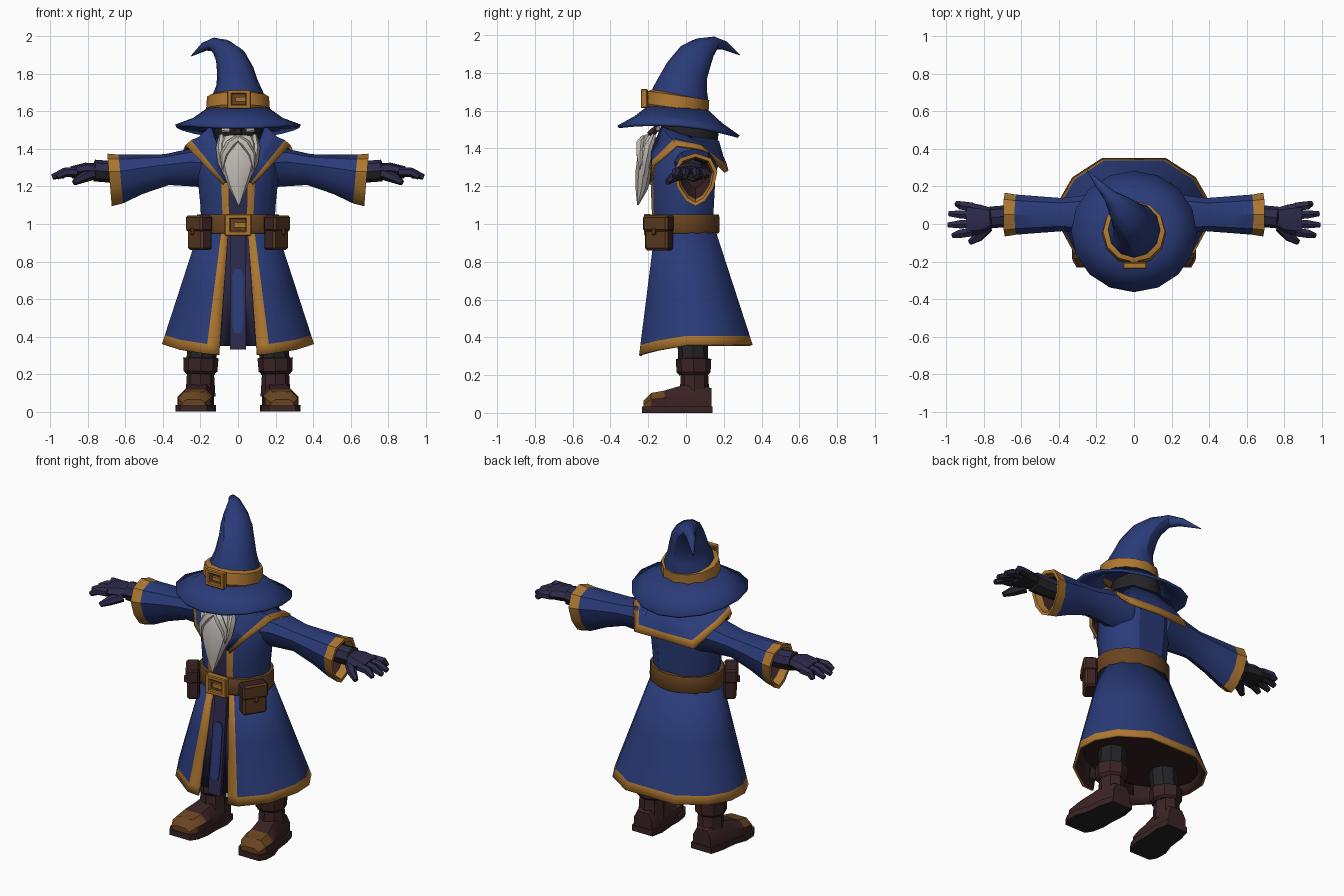
import bpy, bmesh
from math import sin, cos, pi, radians, tau
from mathutils import Vector, Matrix

if "Cube" in bpy.data.objects:
    bpy.data.objects.remove(bpy.data.objects["Cube"])


def material(name, rgb):
    m = bpy.data.materials.new(name)
    m.use_nodes = True
    m.diffuse_color = (*rgb, 1)
    m.node_tree.nodes["Principled BSDF"].inputs["Base Color"].default_value = (*rgb, 1)
    return m


BLUE = material("robe blue", (.023, .044, .19))
GOLD = material("gold trim", (.42, .185, .03))
PURPLE = material("dark purple", (.027, .023, .07))
BELT = material("belt brown", (.14, .058, .015))
POUCH = material("pouch brown", (.1, .042, .014))
BOOT = material("boot maroon", (.044, .017, .018))
LINING = material("dark lining", (.036, .015, .015))
BEARD = material("beard grey", (.52, .48, .44))
BLACK = material("near black", (.017, .017, .019))


def finish(bm, name, mats, mirror, solid=0):
    me = bpy.data.meshes.new(name)
    bm.to_mesh(me)
    bm.free()
    for m in mats:
        me.materials.append(m)
    me.shade_smooth()
    me.set_sharp_from_angle(angle=radians(32))
    ob = bpy.data.objects.new(name, me)
    bpy.context.scene.collection.objects.link(ob)
    if mirror:
        ob.modifiers.new("Mirror", "MIRROR").use_mirror_merge = False
    if solid:
        s = ob.modifiers.new("Solidify", "SOLIDIFY")
        s.thickness = solid
        s.material_offset = len(mats) - 1
    return ob


def loft(name, rings, mats, rule=lambda r, i: 0, closed=True, caps=True, mirror=False, solid=0):
    """Skin rows of points; rule picks the material slot from row and column."""
    bm = bmesh.new()
    rows = [[bm.verts.new(p) for p in ring] for ring in rings]
    n = len(rows[0])
    for r in range(len(rows) - 1):
        for i in range(n if closed else n - 1):
            j = (i + 1) % n
            f = bm.faces.new((rows[r][i], rows[r + 1][i], rows[r + 1][j], rows[r][j]))
            f.material_index = rule(r, i)
    if closed and caps:
        bm.faces.new(rows[0]).material_index = rule(0, 0)
        bm.faces.new(rows[-1]).material_index = rule(len(rows) - 2, 0)
        bmesh.ops.recalc_face_normals(bm, faces=bm.faces)
    return finish(bm, name, mats, mirror, solid)


def tube(name, path, mats, sides=8, mirror=False):
    """Tube along points (x, y, z, radius across, radius in depth)."""
    pts = [Vector(p[:3]) for p in path]
    rings = []
    for k, p in enumerate(path):
        t = (pts[min(k + 1, len(pts) - 1)] - pts[max(k - 1, 0)]).normalized()
        u = t.cross(Vector((0, 1, 0))).normalized()
        v = u.cross(t)
        rings.append([pts[k] + u * p[3] * cos(tau * i / sides) + v * p[-1] * sin(tau * i / sides)
                      for i in range(sides)])
    return loft(name, rings, mats, mirror=mirror)


def glove(name, path, sides=8):
    """Mirrored tube with a dark palm side."""
    ob = tube(name, path, [PURPLE, BLACK], sides, True)
    for p in ob.data.polygons:
        p.material_index = int(p.normal.z < -.25 or p.normal.x > .8)


def box(name, c, size, mats, turn=0, mirror=False, bevel=0, shift=(0, 0, 0)):
    """Box whose front takes the first material and whose other sides take the last."""
    bm = bmesh.new()
    bmesh.ops.create_cube(bm, size=1)
    bmesh.ops.scale(bm, vec=size, verts=bm.verts)
    if bevel:
        bmesh.ops.bevel(bm, geom=bm.edges[:], offset=bevel, segments=1, affect='EDGES')
    bm.normal_update()
    for f in bm.faces:
        f.material_index = 0 if f.normal.y < -.5 else len(mats) - 1
    bmesh.ops.translate(bm, vec=shift, verts=bm.verts)
    bm.transform(Matrix.Translation(c) @ Matrix.Rotation(radians(turn), 4, 'Z'))
    return finish(bm, name, mats, mirror)


def buckle(name, c, w, h):
    x, y, z = c
    box(name + "_plate", (x, y + .012, z), (w * .9, .02, h * .9), [BELT])
    for s in (-1, 1):
        box(name + "_side", (x + s * w * .4, y, z), (w * .22, .035, h), [GOLD], bevel=.005)
        box(name + "_bar", (x, y, z + s * h * .39), (w, .035, h * .23), [GOLD], bevel=.005)
    box(name + "_prong", (x + w * .1, y, z), (w * .5, .025, h * .22), [GOLD])


def oval(z, rx, ry, cy, angles):
    return [Vector((rx * sin(a), cy - ry * cos(a), z)) for a in angles]


# Angles around the body, measured from the front; the first column is the trim
HALF = [.246, .43, .9, 1.42, 1.8, 2.21, 2.72]
AROUND = HALF + [tau - a for a in reversed(HALF)]
N = len(AROUND)
EVEN = [tau * i / 16 for i in range(16)]

# Skirt of the robe, open at the front, with gold edges
skirt = []
for t in (0, .5, .925, 1):
    cy, ry = -.008 + .06 * t, .168 + .162 * t
    row = oval(0, .2 + .21 * t, ry, cy, AROUND)
    for p, a in zip(row, AROUND):
        p.y = max(p.y, cy - ry * cos(HALF[1]))
        p.z = 1 - t * (.64 + .085 * max(0, cos(a) - .3))
    skirt.append(row)
loft("robe_skirt", skirt, [BLUE, GOLD, LINING],
     lambda r, i: int(r == 2 or i in (0, N - 2)), closed=False, solid=.014)
loft("skirt_lining", [oval(z, .37, .25, .055, EVEN) for z in (.4, .42)], [LINING])

# Torso with front trim and dark inner shirt
torso = [oval(z, rx, ry, cy, AROUND) for z, rx, ry, cy in (
    (.97, .195, .165, -.01), (1.1, .203, .176, -.013), (1.22, .215, .18, -.01),
    (1.33, .215, .175, 0), (1.42, .16, .14, .01), (1.47, .11, .11, .02))]
loft("robe_torso", torso, [BLUE, GOLD, PURPLE],
     lambda r, i: 2 if i == N - 1 else int(i in (0, N - 2)))

# Inner robe and hanging front cloth
loft("inner_robe", [[(x * w, y - f, z) for x, f in ((-1, 0), (-.5, .018), (-.35, 0), (0, .015),
                                                    (.35, 0), (.5, .018), (1, 0))]
                    for z, y, w in ((.97, -.135, .09), (.35, -.198, .16))], [PURPLE, LINING],
     closed=False, solid=.01)


def front_strip(name, rows, lift, mat):
    y = lambda z: -.162 - .117 * (.95 - z) - lift
    loft(name, [[(-w, y(z), z), (w, y(z), z), (w, y(z) + .02, z), (-w, y(z) + .02, z)]
                for z, w in rows], [mat])


front_strip("front_cloth", [(.33, .042), (.96, .042)], 0, PURPLE)
front_strip("front_cloth_stripe", [(.42, .015), (.45, .028), (.73, .028), (.76, .015)], .006, BLUE)

# Shoulder cape with standing collar and gold edge: inner and outer edge points
inner = [(.04, -.19, 1.25), (.1, -.185, 1.39), (.15, -.13, 1.52), (.165, .0, 1.47), (.13, .15, 1.45), (0, .175, 1.44)]
outer = [(.08, -.195, 1.21), (.175, -.18, 1.31), (.28, -.05, 1.42), (.29, .1, 1.4), (.2, .22, 1.28), (0, .225, 1.285)]
cape = []
for t, lift in ((0, 0), (.45, -.01), (.77, .004), (1, 0)):
    half = [Vector(a).lerp(Vector(b), t) + Vector((0, 0, lift)) for a, b in zip(inner, outer)]
    cape.append(half + [Vector((-p.x, p.y, p.z)) for p in reversed(half[:-1])])
loft("shoulder_cape", cape, [BLUE, GOLD, LINING], lambda r, i: int(r == 2), closed=False, solid=.018)

# Flared sleeves with pointed gold cuffs
sleeve = []
for x, cz, ry, rz in ((.13, 1.29, .12, .1), (.25, 1.3, .1, .1), (.38, 1.29, .085, .082), (.52, 1.265, .095, .105),
                      (.625, 1.24, .103, .13), (.685, 1.235, .112, .14), (.683, 1.235, .094, .12),
                      (.64, 1.24, .085, .11), (.58, 1.26, .06, .07)):
    sleeve.append([(x + .012 * cos(a), .05 + ry * sin(a) * (1 + .3 * cos(a)), cz + rz * cos(a))
                   for a in (tau * i / 10 for i in range(10))])
loft("sleeve", sleeve, [BLUE, GOLD, LINING], lambda r, i: (r > 3) + (r > 6), mirror=True)

# Gloved hands
glove("glove_cuff", [(.56, .05, 1.28, .055), (.7, .04, 1.28, .058), (.765, .035, 1.285, .058), (.77, .035, 1.285, .04)])
glove("palm", [(.75, .035, 1.285, .038, .05), (.81, .025, 1.285, .042, .078), (.89, .025, 1.275, .032, .09)])
for y, tip in ((.09, .945), (.048, .985), (.002, .99), (-.042, .965)):
    spread = y + (y - .025) * .3
    glove("finger", [(.86, y, 1.278, .027), (.925, (y + spread) / 2, 1.275, .025), (tip, spread, 1.25, .015)], 6)
glove("thumb", [(.78, -.015, 1.265, .032), (.83, -.07, 1.245, .027), (.875, -.098, 1.22, .015)], 6)

# Belt with buckle and pouches
loft("belt", [oval(z, .218 + g, .186 + g, -.014, EVEN)
              for z, g in ((.95, 0), (.96, .006), (1.04, .004), (1.05, 0))], [BELT])
buckle("belt_buckle", (0, -.205, .995), .14, .115)
spot = (.203, -.143, .948)
box("pouch", spot, (.145, .07, .175), [POUCH, BOOT], 57, True, .012)
box("pouch_flap", spot, (.155, .078, .085), [POUCH, BOOT], 57, True, .01, (0, -.005, .055))
box("pouch_clasp", spot, (.024, .012, .035), [BELT], 57, True, .004, (0, -.048, .012))

# Legs and boots
tube("leg", [(.2, .04, .2, .078), (.185, .035, .42, .082)], [BLACK], mirror=True)
tube("boot_shaft", [(.2, .045, .08, .08), (.2, .045, .24, .07)], [BOOT], mirror=True)
tube("boot_cuff", [(.2, .04, .2, .075), (.2, .04, .215, .09), (.198, .04, .285, .094), (.198, .04, .29, .07)],
     [BOOT], mirror=True)
foot = ((-.225, .236, .06, .065), (-.185, .234, .085, .105), (-.115, .228, .094, .118),
        (-.04, .215, .08, .14), (.06, .205, .078, .16), (.135, .202, .06, .13))
loft("boot_foot", [[(x + w * s, y, .02 + (h - .02) * v) for s, v in
                    ((1, 0), (1, .6), (.6, 1), (-.6, 1), (-1, .6), (-1, 0))] for y, x, w, h in foot],
     [BELT, BOOT], lambda r, i: 0 if r == 0 or r == 1 and i in (1, 2, 3) else 1, mirror=True)
sole = [(x + s * (w + .01), y * 1.03) for s, part in ((1, foot), (-1, foot[::-1])) for y, x, w, h in part]
loft("boot_sole", [[(x, y, z) for x, y in sole] for z in (0, .004, .035)], [BLACK, BOOT],
     lambda r, i: r, mirror=True)

# Head in shadow, with eyes and nose
loft("head", [oval(z, rx, ry, cy, EVEN) for z, rx, ry, cy in (
    (1.36, .08, .1, .02), (1.42, .115, .145, .02), (1.5, .125, .16, .015), (1.565, .12, .15, .005))], [BLACK])
tube("eye", [(.042, -.15, 1.503, .017, .01), (.085, -.132, 1.508, .019, .01)], [BEARD], 6, True)
tube("nose", [(0, -.14, 1.53, .014), (0, -.185, 1.475, .026), (0, -.17, 1.455, .015)], [LINING], 6)

# Beard, side locks and moustache
tube("beard", [(0, -.18, 1.465, .08, .035), (0, -.195, 1.42, .103, .045), (0, -.21, 1.36, .103, .05),
               (0, -.225, 1.27, .078, .045), (0, -.235, 1.19, .047, .035), (.004, -.255, 1.1, .004)], [BEARD], 10)
tube("side_lock", [(.088, -.17, 1.475, .012), (.09, -.195, 1.41, .028), (.082, -.212, 1.33, .026),
                   (.05, -.23, 1.22, .004)], [BEARD], 6, True)
tube("moustache", [(.003, -.22, 1.455, .02), (.04, -.238, 1.425, .027), (.075, -.243, 1.37, .022),
                   (.085, -.245, 1.29, .003)], [BEARD], 6, True)

# Hat: drooping brim, bent cone, band and buckle
brim = []
for r, z, droop in ((.14, 1.635, 0), (.24, 1.565, .012), (.335, 1.53, .035)):
    row = oval(z, r, r * .965, -.04, EVEN)
    for p, a in zip(row, EVEN):
        p.z -= .08 * (p.y + .04) + droop * cos(a) ** 2
    brim.append(row)
loft("hat_brim", brim, [BLUE], caps=False, solid=.016)
tube("hat_cone", [(0, -.045, 1.6, .155), (0, -.03, 1.69, .138, .15), (-.005, -.015, 1.75, .112, .13),
                  (-.015, .005, 1.81, .1, .115), (-.04, .045, 1.88, .084, .1), (-.08, .095, 1.93, .058, .072),
                  (-.13, .15, 1.958, .036), (-.18, .205, 1.945, .024), (-.25, .285, 1.895, .002)], [BLUE], 12)
tube("hat_band", [(0, -.05, 1.605, .16), (0, -.049, 1.615, .17), (0, -.04, 1.68, .165), (0, -.039, 1.685, .14)],
     [GOLD], 12)
buckle("hat_buckle", (.005, -.222, 1.665), .125, .1)
